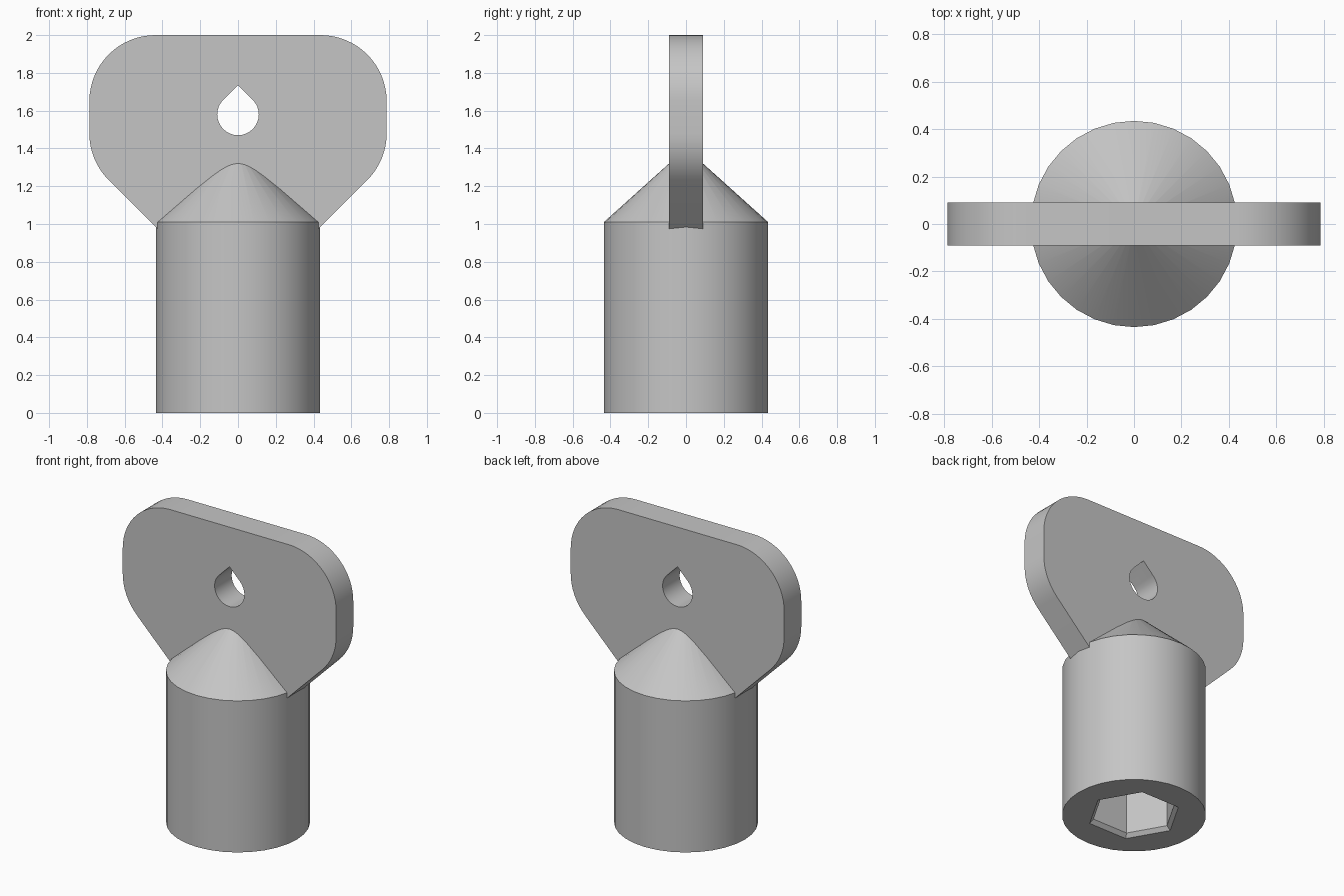
import bpy, bmesh
from math import sin, cos, pi, radians

cube = bpy.data.objects.get("Cube")
if cube:
    bpy.data.objects.remove(cube, do_unlink=True)

grey = bpy.data.materials.new("light grey")
grey.use_nodes = True
colour = (0.56, 0.56, 0.56, 1)
grey.diffuse_color = colour
grey.node_tree.nodes["Principled BSDF"].inputs["Base Color"].default_value = colour


def loft(name, rings):
    """Closed solid skinned through rings of equal point count."""
    bm = bmesh.new()
    loops = [[bm.verts.new(p) for p in ring] for ring in rings]
    for a, b in zip(loops, loops[1:]):
        for i in range(len(a)):
            j = (i + 1) % len(a)
            bm.faces.new((a[i], a[j], b[j], b[i]))
    bm.faces.new(loops[0][::-1])
    bm.faces.new(loops[-1])
    bmesh.ops.recalc_face_normals(bm, faces=bm.faces[:])
    mesh = bpy.data.meshes.new(name)
    bm.to_mesh(mesh)
    bm.free()
    mesh.materials.append(grey)
    ob = bpy.data.objects.new(name, mesh)
    bpy.context.collection.objects.link(ob)
    return ob


def turned(name, profile, sides):
    """Solid of regular polygons; profile holds (radius, height)."""
    turns = [2 * pi * i / sides for i in range(sides)]
    return loft(name, [[(r * cos(t), r * sin(t), z) for t in turns] for r, z in profile])


def slab(name, outline, half):
    """Outline in x and z, thickened along y."""
    return loft(name, [[(x, y, z) for x, z in outline] for y in (-half, half)])


def arc(cx, cz, r, start, end, steps):
    angles = [radians(start + (end - start) * i / steps) for i in range(steps + 1)]
    return [(cx + r * cos(a), cz + r * sin(a)) for a in angles]


def cut(ob, cutter):
    """Subtract the cutter, then smooth the rounded surfaces."""
    mod = ob.modifiers.new("cut", "BOOLEAN")
    mod.operation, mod.solver, mod.object = "DIFFERENCE", "EXACT", cutter
    bpy.ops.object.select_all(action="DESELECT")
    bpy.context.view_layer.objects.active = ob
    ob.select_set(True)
    bpy.ops.object.modifier_apply(modifier=mod.name)
    bpy.data.objects.remove(cutter, do_unlink=True)
    bpy.ops.object.shade_smooth_by_angle(angle=radians(30))


# Round shank with a conical shoulder and a chamfered hex socket below
shank = turned("shank", [(0.435, 0), (0.435, 1.01), (0.01, 1.392)], 32)
socket = turned("socket_cutter", [(0.305, -0.02), (0.26, 0.025), (0.26, 0.8)], 6)
cut(shank, socket)

# Flat grip: rounded corners, 45 degree flanks running into the shank
corner = 0.35
right_half = ([(0.36, 0.909)]
              + arc(0.437, 1.48, corner, -45, 0, 8)
              + arc(0.437, 1.65, corner, 0, 90, 16))
left_half = [(-x, z) for x, z in reversed(right_half)]
grip = slab("grip", right_half + left_half, 0.09)

# Teardrop hole: circle with a pointed top
hole_r = 0.11
teardrop = arc(0, 1.58, hole_r, 135, 405, 24) + [(0, 1.58 + hole_r * 2 ** 0.5)]
cut(grip, slab("hole_cutter", teardrop, 0.2))
